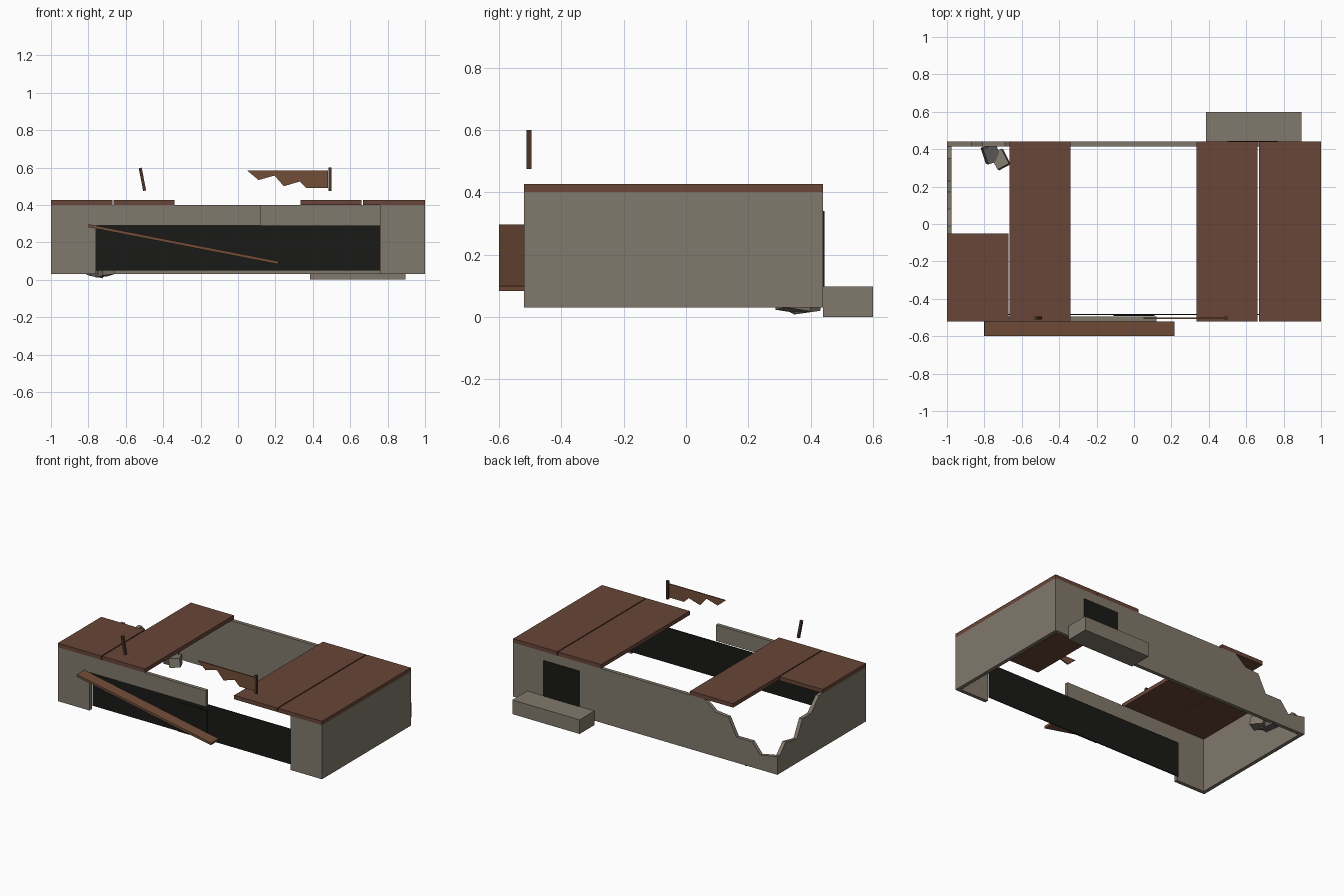
import bpy, bmesh, math
from mathutils import Vector, Euler

if "Cube" in bpy.data.objects:
    bpy.data.objects.remove(bpy.data.objects["Cube"])


def material(name, rgb):
    m = bpy.data.materials.new(name)
    m.diffuse_color = (*rgb, 1)
    m.use_nodes = True
    m.node_tree.nodes["Principled BSDF"].inputs["Base Color"].default_value = m.diffuse_color
    return m


STONE = material("stone", (0.22, 0.19, 0.15))
RUST = material("rust", (0.14, 0.06, 0.04))
WOOD = material("wood", (0.17, 0.075, 0.04))
POST = material("dark_wood", (0.07, 0.035, 0.022))
DARK = material("dark_opening", (0.01, 0.01, 0.009))
RUBBLE = material("dark_rubble", (0.12, 0.11, 0.10))


def finish(name, bm, mat):
    bmesh.ops.recalc_face_normals(bm, faces=bm.faces)
    me = bpy.data.meshes.new(name)
    bm.to_mesh(me)
    bm.free()
    me.materials.append(mat)
    ob = bpy.data.objects.new(name, me)
    bpy.context.collection.objects.link(ob)
    return ob


def box(name, x, y, z, mat):
    """Box from (min, max) pairs, with its origin at the centre."""
    bm = bmesh.new()
    bmesh.ops.create_cube(bm, size=1)
    bmesh.ops.scale(bm, verts=bm.verts, vec=(x[1] - x[0], y[1] - y[0], z[1] - z[0]))
    ob = finish(name, bm, mat)
    ob.location = [(a + b) / 2 for a, b in (x, y, z)]
    return ob


def slab(name, pts, axis, lo, hi, mat):
    """Profile (u, z) extruded along 'x' or 'y' from lo to hi."""
    bm = bmesh.new()
    vs = [bm.verts.new((lo, u, z) if axis == 'x' else (u, lo, z)) for u, z in pts]
    f = bm.faces.new(vs)
    r = bmesh.ops.extrude_face_region(bm, geom=[f])
    step = Vector((hi - lo, 0, 0) if axis == 'x' else (0, hi - lo, 0))
    bmesh.ops.translate(bm, vec=step, verts=[v for v in r['geom'] if isinstance(v, bmesh.types.BMVert)])
    return finish(name, bm, mat)


B, T = 0.03, 0.40      # wall bottom and top
F, K = -0.52, 0.44     # front and back of the building

# Walls, with the back left corner broken away
box("right_wall", (0.975, 1), (F, K), (B, T), STONE)
slab("back_wall", [(0.975, B), (0.975, T), (-0.45, T), (-0.53, 0.335), (-0.63, 0.325),
                   (-0.69, 0.205), (-0.81, 0.205), (-0.87, 0.13), (-1, 0.155), (-1, B)],
     'y', K - 0.025, K, STONE)
slab("left_wall", [(F, B), (F, T), (-0.01, T), (0.08, 0.31), (0.17, 0.31), (0.23, 0.195),
                   (0.35, 0.22), (K - 0.025, 0.15), (K - 0.025, B)], 'x', -1, -0.975, STONE)

# Front: two piers and the surviving piece of lintel
box("front_pier_left", (-0.975, -0.76), (F, F + 0.025), (B, T), STONE)
box("front_pier_right", (0.76, 0.975), (F, F + 0.025), (B, T), STONE)
box("front_lintel", (-0.76, 0.12), (F, F + 0.025), (0.29, T), STONE)

# Dark openings
box("front_opening", (-0.76, 0.76), (-0.487, -0.48), (0.05, 0.29), DARK)
box("front_door", (-0.11, 0.11), (-0.492, -0.487), (0.05, 0.25), DARK)
box("back_door", (0.50, 0.77), (K, K + 0.004), (0.09, 0.34), DARK)

# Loading step behind the back door
box("back_step", (0.385, 0.895), (K, 0.60), (0, 0.097), STONE)

# Remaining roof panels
for i, (x0, x1, back) in enumerate([(-1, -0.672, -0.05), (-0.665, -0.34, K),
                                    (0.335, 0.66, K), (0.667, 1, K)]):
    box(f"roof_panel_{i + 1}", (x0, x1), (F, back), (T, T + 0.027), RUST)

# Fallen plank leaning across the front
plank = box("fallen_plank", (-0.81, 0.225), (-0.60, F), (0.182, 0.198), WOOD)
plank.rotation_euler.y = math.atan2(0.195, 1.0)

# Roof sign: posts and broken board
box("sign_post_right", (0.483, 0.499), (-0.511, -0.495), (0.475, 0.60), POST)
post = box("sign_post_left", (-0.519, -0.503), (-0.511, -0.495), (0.475, 0.599), POST)
post.rotation_euler.y = math.radians(-11)
slab("broken_sign_board", [(0.05, 0.583), (0.48, 0.583), (0.48, 0.49), (0.365, 0.49), (0.33, 0.525),
                           (0.245, 0.50), (0.195, 0.557), (0.11, 0.533)], 'y', -0.507, -0.499, WOOD)

# Rubble in the broken corner
for i, (loc, size, rot, mat) in enumerate([
        ((-0.765, 0.375, 0.052), (0.075, 0.09, 0.065), (8, 10, 20), RUBBLE),
        ((-0.715, 0.345, 0.05), (0.07, 0.09, 0.06), (-8, -6, 28), STONE)]):
    r = box(f"rubble_{i + 1}", *[(c - s / 2, c + s / 2) for c, s in zip(loc, size)], mat)
    r.rotation_euler = Euler([math.radians(a) for a in rot])
